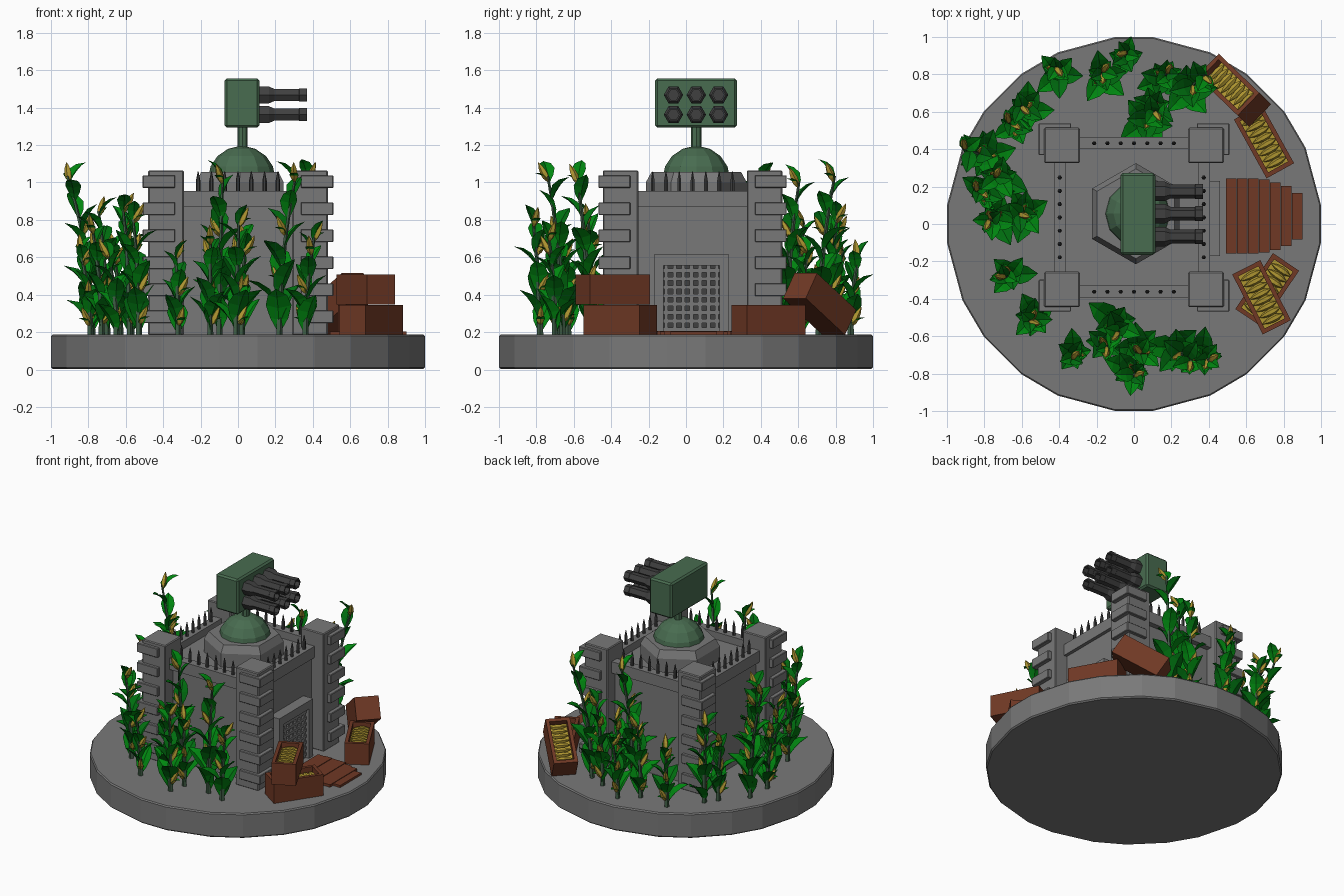
import bpy, bmesh, random
from math import sin, cos, pi, radians
from mathutils import Vector, Matrix

if "Cube" in bpy.data.objects:
    bpy.data.objects.remove(bpy.data.objects["Cube"])

random.seed(4)
CY = 0.035  # the fort sits slightly behind the centre


def mat(name, *rgb):
    m = bpy.data.materials.new(name)
    m.diffuse_color = (*rgb, 1)
    m.use_nodes = True
    m.node_tree.nodes["Principled BSDF"].inputs["Base Color"].default_value = m.diffuse_color
    return m


STONE = mat("stone", .19, .19, .19)
GREEN = mat("painted_green", .065, .15, .08)
DARK = mat("dark_metal", .05, .05, .05)
WOOD = mat("wood", .16, .04, .018)
YELLOW = mat("corn_yellow", .42, .30, .03)
LEAF = mat("leaf", .0, .24, .005)
LEAF2 = mat("leaf_dark", .0, .16, .005)
STEM = mat("stalk", .05, .11, .06)


def box(bm, lo, hi, m=None):
    lo, hi = Vector(lo), Vector(hi)
    M = Matrix.Translation((lo + hi) / 2) @ Matrix.Diagonal((*(hi - lo), 1))
    bmesh.ops.create_cube(bm, size=1, matrix=(m or Matrix()) @ M)


def lathe(bm, profile, angles, m=None, mi=0):
    """Spin (radius, height) pairs about z; a count or a list of angles."""
    if isinstance(angles, int):
        angles = [2 * pi * i / angles for i in range(angles)]
    m, n = m or Matrix(), len(angles)
    rings = [[bm.verts.new(m @ Vector((r * cos(a), r * sin(a), z))) for a in angles] for r, z in profile]
    for a, b in zip(rings, rings[1:]):
        for i in range(n):
            bm.faces.new((a[i], a[(i + 1) % n], b[(i + 1) % n], b[i])).material_index = mi
    bm.faces.new(rings[0][::-1]).material_index = mi
    bm.faces.new(rings[-1]).material_index = mi


def finish(bm, name, *mats, bevel=0):
    me = bpy.data.meshes.new(name)
    bm.to_mesh(me)
    bm.free()
    o = bpy.data.objects.new(name, me)
    bpy.context.collection.objects.link(o)
    for k in mats or (STONE,):
        me.materials.append(k)
    if bevel:
        b = o.modifiers.new("bevel", "BEVEL")
        b.width, b.segments = bevel, 1
    return o


def at(x, y, z):
    return Matrix.Translation((x, y, z))


# round base with slightly uneven facets
bm = bmesh.new()
angs = [radians(q * 90 + a) for q in range(4) for a in (6, 24, 37, 53, 66, 84)]
lathe(bm, [(.995, .003), (1.004, .012), (1.004, .178), (.997, .187)], angs)
finish(bm, "base")

# main walls and roof
bm = bmesh.new()
box(bm, (-.40, CY - .39, .185), (.38, CY + .39, .90))
finish(bm, "walls")

# parapet rails between the towers, with spikes
bm, sp = bmesh.new(), bmesh.new()
spike = [(.012, .95), (.012, 1.01), (.002, 1.06)]
for s in (-1, 1):
    y, x = CY + s * .397, -.012 + s * .385
    box(bm, (-.30, y - .032, .87), (.30, y + .032, .955))
    box(bm, (x - .032, CY - .30, .87), (x + .032, CY + .30, .955))
    for i in range(-3, 4):
        lathe(sp, spike, 6, at(i * .071, y, 0))
        lathe(sp, spike, 6, at(x, CY + i * .071, 0))
finish(bm, "parapet")
finish(sp, "parapet_spikes", DARK)

# corner towers and their quoin blocks
bm, qb = bmesh.new(), bmesh.new()
for sx in (-1, 1):
    for sy in (-1, 1):
        tx, ty = sx * .385, CY + sy * .385
        box(bm, (tx - .095, ty - .095, .185), (tx + .095, ty + .095, 1.065))
        qx, qy = sx * .423, CY + sy * .418
        for i in range(6):
            z = .248 + i * .1445
            box(qb, (qx - .087, qy - .085, z), (qx + .087, qy + .085, z + .068))
finish(bm, "corner_towers", bevel=.006)
finish(qb, "quoin_blocks", bevel=.004)

# gate frame and grille
bm = bmesh.new()
for lo, hi in (((-.17, .185), (-.12, .615)), ((.18, .185), (.23, .615)), ((-.12, .555), (.18, .615))):
    box(bm, (.37, *lo), (.46, *hi))
finish(bm, "gate_frame")
bm = bmesh.new()
for i in range(7):
    y = -.105 + i * .045
    box(bm, (.415, y - .01, .185), (.435, y + .01, .555))
for i in range(8):
    z = .215 + i * .045
    box(bm, (.42, -.12, z - .01), (.44, .18, z + .01))
finish(bm, "gate_grille")
bm = bmesh.new()
box(bm, (.38, -.12, .185), (.39, .18, .555))
finish(bm, "gate_recess", DARK)

# plank path narrowing away from the gate
bm = bmesh.new()
for i, h in enumerate((.2, .2, .2, .195, .18, .16, .125)):
    x = .492 + i * .0588
    box(bm, (x, .042 - h, .185), (x + .057, .042 + h, .203 + .003 * (i % 2)))
finish(bm, "plank_path", WOOD)

# turret: hexagonal plinth, dome, post, launcher box, barrels
TX, TY = .015, .055
bm = bmesh.new()
lathe(bm, [(.27, .88), (.27, 1.0), (.24, 1.055)], [pi / 6 + i * pi / 3 for i in range(6)], at(.01, TY, 0))
finish(bm, "turret_plinth")
bm = bmesh.new()
lathe(bm, [(.18 * cos(radians(a)), 1.02 + .175 * sin(radians(a))) for a in (0, 22, 44, 66, 86)], 12, at(TX + .005, TY, 0))
lathe(bm, [(.027, 1.18), (.027, 1.31)], 8, at(TX + .01, TY, 0))
finish(bm, "turret_dome_and_post", GREEN)
bm = bmesh.new()
box(bm, (-.072, TY - .22, 1.293), (.114, TY + .217, 1.557))
finish(bm, "launcher_box", GREEN, bevel=.012)
bm = bmesh.new()
barrel = [(.052, .1), (.052, .165), (.037, .195), (.037, .325), (.04, .328), (.04, .368), (.03, .368), (.03, .31)]
for z in (1.363, 1.468):
    for y in (-.122, 0, .119):
        lathe(bm, barrel, [i * pi / 3 + pi / 2 for i in range(6)], at(0, TY + y, z) @ Matrix.Rotation(pi / 2, 4, 'Y'))
finish(bm, "launcher_barrels", DARK)

COB = [(.004, 0), (.018, .03), (.02, .055), (.014, .09), (.002, .12)]


# open crates filled with cobs
def crate(name, m, L=.36, W=.168, H=.16, t=.024):
    bm = bmesh.new()
    l, w, h = L / 2, W / 2, H / 2
    box(bm, (-l, -w, -h), (l, w, -h + t), m)
    for s in (-1, 1):
        y, x = s * (w - t / 2), s * (l - t / 2)
        box(bm, (-l, y - t / 2, -h), (l, y + t / 2, h), m)
        box(bm, (x - t / 2, t - w, -h), (x + t / 2, w - t, h), m)
    finish(bm, name, WOOD)
    bm = bmesh.new()
    box(bm, (-l + t, -w + t, 0), (l - t, w - t, h - .045), m)
    for i in range(8):
        c = m @ at(-l + .05 + i * (L - .1) / 7, -.06, h - .035) @ Matrix.Rotation(-pi / 2, 4, 'X')
        lathe(bm, COB, 6, c)
    finish(bm, name + "_corn", YELLOW)


def spin(a, axis='Z'):
    return Matrix.Rotation(radians(a), 4, axis)


crate("crate_front_lower", at(.712, -.352, .265) @ spin(56))
crate("crate_front_upper", at(.682, -.392, .428) @ spin(117))
crate("crate_back_lower", at(.695, .442, .265) @ spin(119))
crate("crate_back_leaning", at(.535, .715, .35) @ spin(136) @ spin(33, 'Y'))


# corn plants: bent stalk, folded leaves, cobs
def leaf(bm, p, az, rise, length, width, mi):
    out, side = Vector((cos(az), sin(az), 0)), Vector((-sin(az), cos(az), 0))
    rows, q = [], Vector(p)
    for i, w in enumerate((.12, .7, 1, .75, .03)):
        a = rise - i * radians(11)
        d = out * cos(a) + Vector((0, 0, sin(a)))
        up = side.cross(d) * -.2 * width * w
        rows.append([bm.verts.new(v) for v in (q - side * width / 2 * w + up, q, q + side * width / 2 * w + up)])
        q = q + d * length / 4
    for a, b in zip(rows, rows[1:]):
        for k in (0, 1):
            bm.faces.new((a[k], a[k + 1], b[k + 1], b[k])).material_index = mi


def plant(name, x, y, h, leanx, leany):
    bm = bmesh.new()
    path = lambda t: Vector((x + leanx * t * t, y + leany * t * t, .185 + h * t))
    n = 6
    rings = []
    for i in range(n + 1):
        r, c = .018 * (1 - .6 * i / n), path(i / n)
        rings.append([bm.verts.new(c + Vector((r * cos(k * pi * .4), r * sin(k * pi * .4), 0))) for k in range(5)])
    for a, b in zip(rings, rings[1:]):
        for k in range(5):
            bm.faces.new((a[k], a[(k + 1) % 5], b[(k + 1) % 5], b[k])).material_index = 2
    count, az = 6 + int(h * 7), random.uniform(0, 6)
    for i in range(count):
        t = .02 + .94 * (i / (count - 1)) ** 1.25
        s = (1 - .45 * t) * min(1, .6 + h * .5)
        az += 2.4
        leaf(bm, path(t), az, radians(random.uniform(60, 82)), .27 * s, .14 * s, i % 2)
        if i % 3 == 1 or i == count - 1:
            m = at(*path(t)) @ Matrix.Rotation(az + 1.2, 4, 'Z') @ spin(28, 'Y')
            lathe(bm, COB, 5, m, 3)
            leaf(bm, path(t), az + 1.2, radians(50), .09, .05, 0)
    finish(bm, name, LEAF, LEAF2, STEM, YELLOW)


plants = [(-.40, .80, .45), (-.17, .78, .55), (-.05, .88, .42), (.15, .77, .62), (.28, .71, .85), (.06, .54, .82),
          (-.57, .60, .60), (-.63, .52, .46), (-.78, .36, .85), (-.70, .24, .66), (-.79, .17, .45), (-.58, .05, .68),
          (-.65, -.27, .42), (-.53, -.50, .62), (-.32, -.69, .42), (-.10, -.52, .84), (-.01, -.78, .60),
          (-.15, -.63, .50), (.02, -.66, .52), (.22, -.66, .85), (.36, -.70, .52), (-.73, .02, .56), (.10, .62, .45)]
for i, (x, y, h) in enumerate(plants):
    tall = 1 if h > .8 else .4
    plant(f"corn_plant_{i + 1}", x, y, h, (x * .22 + .04) * tall, y * .12 * tall)
